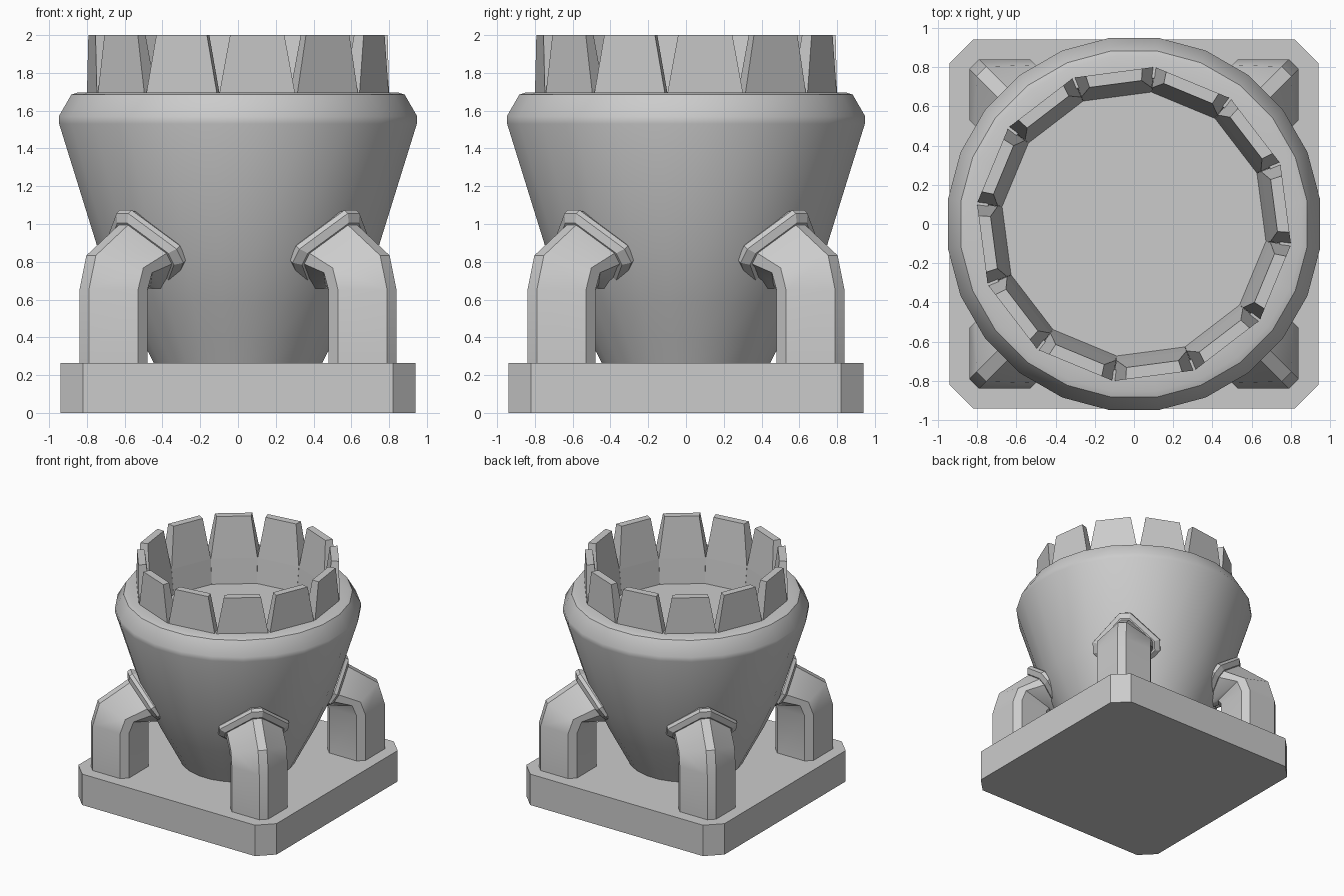
import bpy, bmesh
from math import sin, cos, pi, radians, sqrt
from mathutils import Vector

cube = bpy.data.objects.get("Cube")
if cube:
    bpy.data.objects.remove(cube, do_unlink=True)

grey = bpy.data.materials.new("stone grey")
grey.use_nodes = True
grey.diffuse_color = (0.6, 0.6, 0.6, 1)
grey.node_tree.nodes["Principled BSDF"].inputs["Base Color"].default_value = (0.6, 0.6, 0.6, 1)


def loft(name, rings, smooth=None):
    """Skin a list of closed rings, capping both ends."""
    bm = bmesh.new()
    loops = [[bm.verts.new(p) for p in ring] for ring in rings]
    n = len(loops[0])
    for a, b in zip(loops, loops[1:]):
        for i in range(n):
            j = (i + 1) % n
            bm.faces.new((a[i], a[j], b[j], b[i]))
    bm.faces.new(loops[0][::-1])
    bm.faces.new(loops[-1])
    bmesh.ops.recalc_face_normals(bm, faces=bm.faces)
    mesh = bpy.data.meshes.new(name)
    bm.to_mesh(mesh)
    bm.free()
    mesh.materials.append(grey)
    obj = bpy.data.objects.new(name, mesh)
    bpy.context.collection.objects.link(obj)
    if smooth:
        bpy.ops.object.select_all(action="DESELECT")
        obj.select_set(True)
        bpy.context.view_layer.objects.active = obj
        bpy.ops.object.shade_smooth_by_angle(angle=radians(smooth))
    return obj


def cut_square(half, cut):
    """Square outline with cut corners, counter-clockwise."""
    s = half - cut
    return [(half, -s), (half, s), (s, half), (-s, half),
            (-half, s), (-half, -s), (-s, -half), (s, -half)]


# Base slab with cut corners
BASE_TOP = 0.265
loft("base_slab", [[(x, y, z) for x, y in cut_square(0.94, 0.12)] for z in (0, BASE_TOP)])

# Bowl with rounded rim and sunken floor
SIDES = 24
profile = [(0.45, BASE_TOP), (0.51, 0.38), (0.625, 0.6), (0.745, 0.86), (0.955, 1.53),
           (0.957, 1.57), (0.89, 1.685), (0.86, 1.695), (0.75, 1.695), (0.73, 1.45)]
loft("bowl", [[(r * cos(t), r * sin(t), z)
               for t in [(i + 0.5) * 2 * pi / SIDES for i in range(SIDES)]]
              for r, z in profile], smooth=35)

# Ring of tapered crown teeth
TEETH = 12
levels = [(1.4, 0.65, 0.209), (1.66, 0.677, 0.208), (2.0, 0.72, 0.145)]
OUTER = 0.78
for k in range(TEETH):
    t = radians(7.5) + k * 2 * pi / TEETH
    out, side = Vector((cos(t), sin(t), 0)), Vector((-sin(t), cos(t), 0))
    rings = []
    for z, inner, half in levels:
        rings.append([out * r + side * s * half * r / OUTER + Vector((0, 0, z))
                      for r, s in ((inner, -1), (OUTER, -1), (OUTER, 1), (inner, 1))])
    loft(f"crown_tooth_{k + 1}", rings)

# Bent corner legs, each with a collar against the bowl
octagon = [((x + y) / sqrt(2), (y - x) / sqrt(2)) for x, y in cut_square(0.18, 0.05)]
END, TILT = Vector((0.725, 0.82)), 55


def leg_ring(sx, sy, u, z, tilt, scale=1.0):
    """Leg section centred at diagonal distance u, tilted toward the bowl."""
    ring = []
    for a, v in octagon:
        r = u + a * scale * cos(radians(tilt))
        h = z + a * scale * sin(radians(tilt))
        v *= scale
        ring.append((sx * (r - v) / sqrt(2), sy * (r + v) / sqrt(2), h))
    return ring


def along(distance):
    """Point past the leg end, heading into the bowl."""
    return END + distance * Vector((-sin(radians(TILT)), cos(radians(TILT))))


for label, sx, sy in (("front_left", 1, -1), ("front_right", -1, -1),
                      ("back_left", 1, 1), ("back_right", -1, 1)):
    loft("leg_" + label,
         [leg_ring(sx, sy, 0.933, 0.26, 0), leg_ring(sx, sy, 0.933, 0.65, 0),
          leg_ring(sx, sy, 0.895, 0.755, 21), leg_ring(sx, sy, *along(0), TILT),
          leg_ring(sx, sy, *along(0.12), TILT)], smooth=40)
    loft("leg_collar_" + label,
         [leg_ring(sx, sy, *along(d), TILT, s)
          for d, s in ((-0.01, 1.06), (0.02, 1.25), (0.05, 1.25), (0.1, 1.0))])
